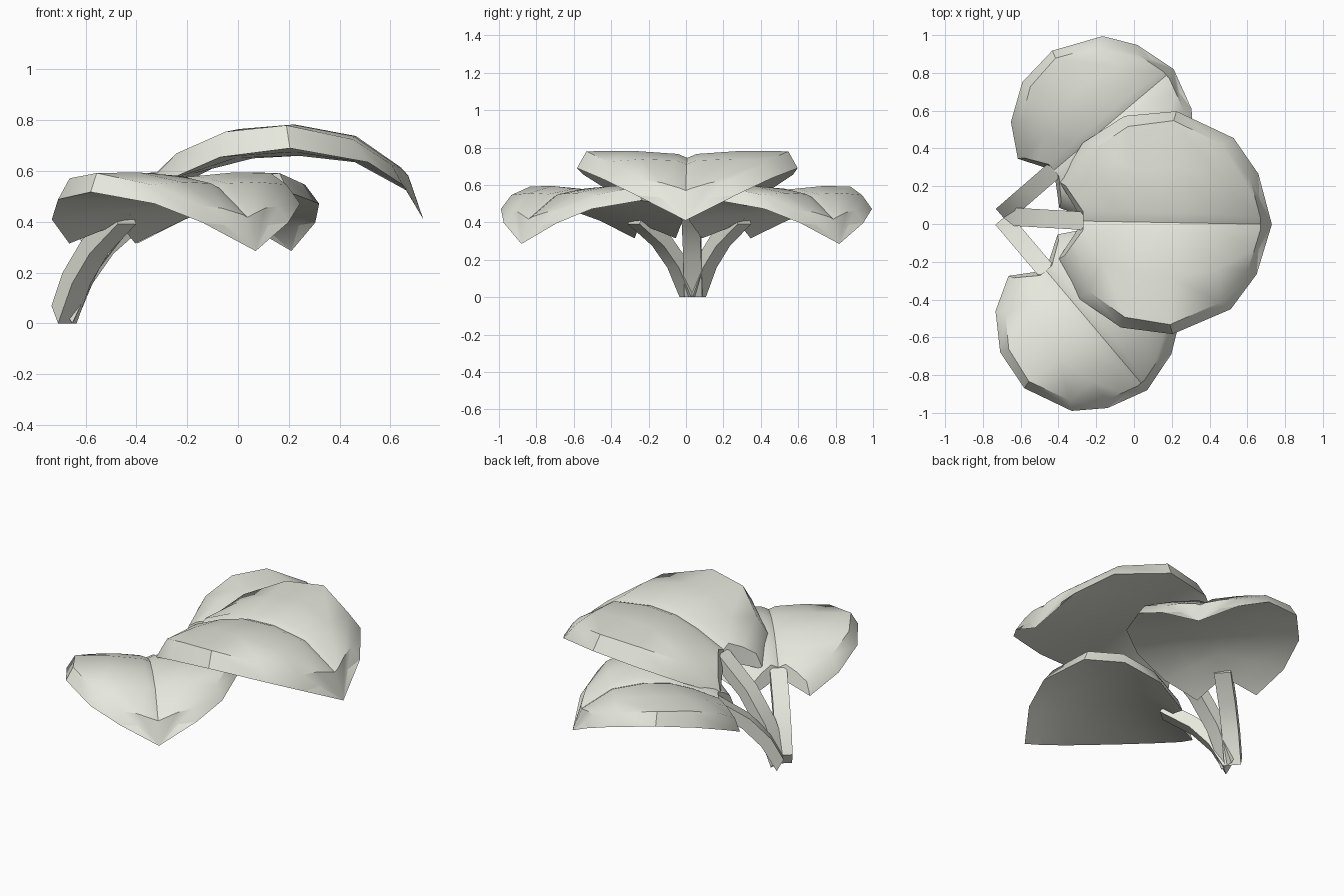
import bpy, bmesh
from math import radians
from mathutils import Vector, Matrix

cube = bpy.data.objects.get("Cube")
if cube:
    bpy.data.objects.remove(cube, do_unlink=True)

pale = bpy.data.materials.new("pale_leaf")
pale.use_nodes = True
COLOUR = (0.79, 0.80, 0.72, 1)
pale.diffuse_color = COLOUR
pale.node_tree.nodes["Principled BSDF"].inputs["Base Color"].default_value = COLOUR

# Half leaf, notch to tip: turned-down rim edge and upper rim crease
RIM_LOW = [(-.158, .205, .036), (-.04, .413, .15), (.18, .56, .245),
           (.455, .59, .28), (.76, .453, .225), (.894, .266, .135)]
RIM_TOP = [(-.125, .185, .13), (.005, .37, .26), (.2, .505, .345),
           (.44, .54, .37), (.70, .42, .315), (.85, .24, .215)]
# Midrib: distance along, height above, height of the underside
MIDRIB = [(-.03, .2, .13), (.15, .28, .205), (.3, .325, .24),
          (.48, .335, .25), (.7, .30, .225), (.91, .16, .11)]
TIP = Vector((.97, 0, 0))


def finish(bm, name, matrix):
    """Turn a bmesh into a smooth object with sharp creases."""
    bmesh.ops.recalc_face_normals(bm, faces=bm.faces)
    mesh = bpy.data.meshes.new(name)
    bm.to_mesh(mesh)
    bm.free()
    mesh.transform(matrix)
    mesh.materials.append(pale)
    ob = bpy.data.objects.new(name, mesh)
    bpy.context.collection.objects.link(ob)
    bpy.ops.object.select_all(action='DESELECT')
    ob.select_set(True)
    bpy.context.view_layer.objects.active = ob
    bpy.ops.object.shade_smooth_by_angle(angle=radians(33))


def bridge(bm, rings):
    """Join closed rings with quads."""
    for a, b in zip(rings, rings[1:]):
        for i in range(len(a)):
            j = (i + 1) % len(a)
            bm.faces.new((a[i], a[j], b[j], b[i]))


def make_leaf(name, matrix):
    bm = bmesh.new()
    rings = []
    for low, top, (along, height, under) in zip(RIM_LOW, RIM_TOP, MIDRIB):
        low, top = Vector(low), Vector(top)
        groove = .03 if along > .9 else .05
        ridge = Vector((along, groove, height + groove * .42))
        half = [low, top, (top + ridge) / 2 + Vector((0, 0, .01)), ridge]
        belly = Vector((along, 0, under))
        side = (low + belly) / 2
        line = half + [Vector((along, 0, height))]
        line += [Vector((p.x, -p.y, p.z)) for p in reversed(half)]
        line += [Vector((side.x, -side.y, side.z)), belly, side]
        rings.append([bm.verts.new(p) for p in line])
    bridge(bm, rings)
    # Thick edge of the notch
    for cap in ((0, 1, 2, 11), (2, 3, 4, 10, 11), (4, 5, 6, 9, 10), (6, 7, 8, 9)):
        bm.faces.new([rings[0][i] for i in cap])
    # Pointed tip
    tip = bm.verts.new(TIP)
    last = rings[-1]
    for i in range(len(last)):
        bm.faces.new((last[i - 1], last[i], tip))
    finish(bm, name, matrix)


def make_stem(name, base, end):
    """Curved rectangular stalk from the ground to the leaf notch."""
    base, end = Vector(base), Vector(end)
    run = Vector((end.x - base.x, end.y - base.y, 0))
    rise = Vector((0, 0, end.z - base.z))
    side = Vector((-run.y, run.x, 0)).normalized() * .048
    path = [base + run * t + rise * h
            for t, h in ((0, 0), (.21, .37), (.52, .69), (1, 1))]
    bm = bmesh.new()
    rings = []
    for i, p in enumerate(path):
        tangent = path[min(i + 1, len(path) - 1)] - path[max(i - 1, 0)]
        up = tangent.cross(side).normalized() * .036
        if i == 0:
            # Slanted foot whose lower edge rests on the ground
            up = run.normalized() * -.02 + Vector((0, 0, base.z))
        ring = (p + side + up, p - side + up, p - side - up, p + side - up)
        rings.append([bm.verts.new(q) for q in ring])
    bridge(bm, rings)
    bm.faces.new(rings[0])
    bm.faces.new(rings[-1])
    finish(bm, name, Matrix())


# name, notch position, heading, size, stem base
LEAVES = [("middle", (-.24, .015, .41), -1, 1.0, (-.67, .04, .035)),
          ("right", (-.45, -.265, .285), -49.8, .83, (-.685, .012, .035)),
          ("left", (-.405, .30, .285), 40.2, .83, (-.685, .057, .035))]

for label, spot, heading, size, base in LEAVES:
    place = (Matrix.Translation(spot) @ Matrix.Rotation(radians(heading), 4, 'Z')
             @ Matrix.Scale(size, 4))
    make_leaf(label + "_leaf", place)
    make_stem(label + "_stem", base, place @ Vector((0, 0, .165)))
